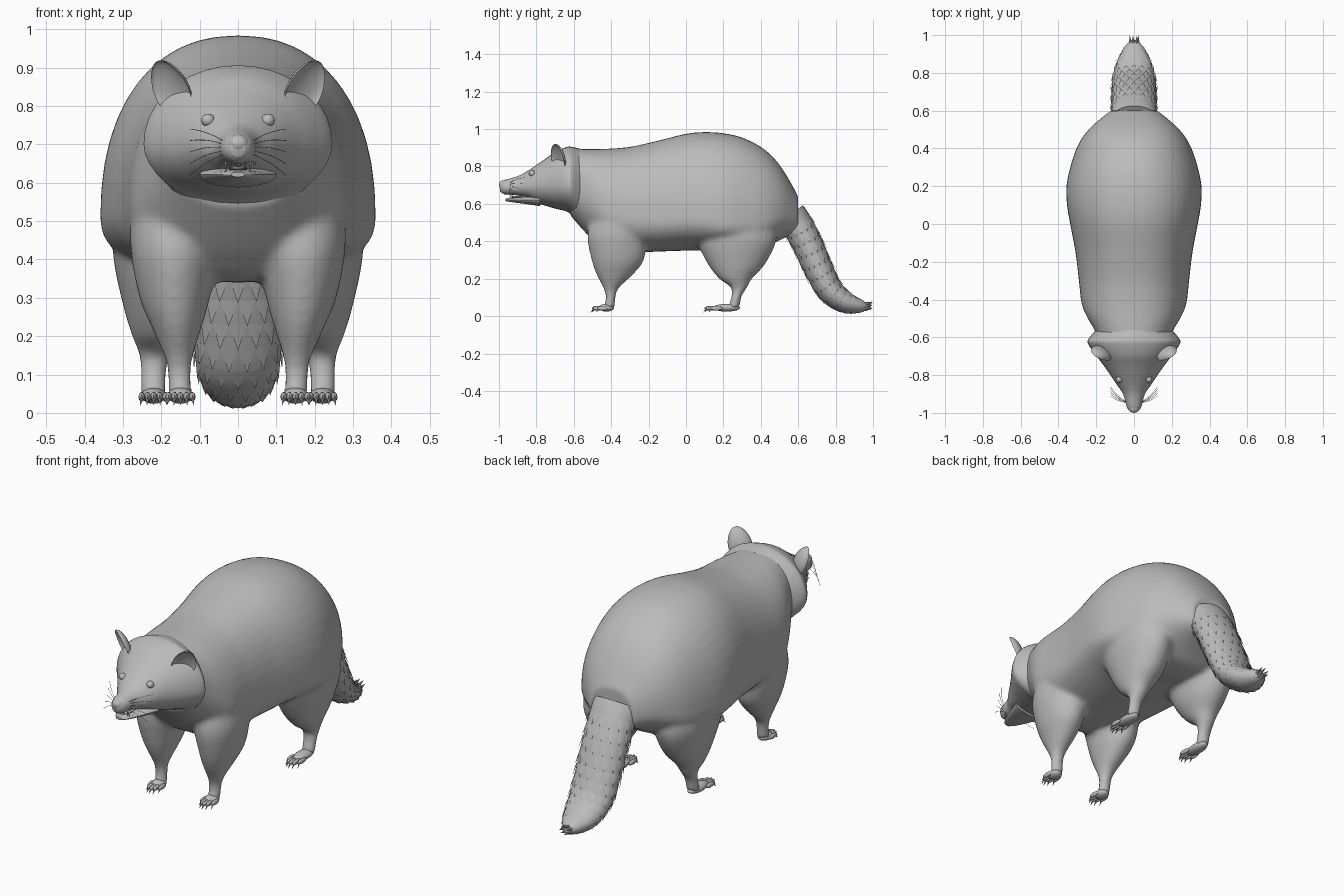
import bpy, bmesh, math
from mathutils import Matrix, Vector

cube = bpy.data.objects.get("Cube")
if cube:
    bpy.data.objects.remove(cube, do_unlink=True)

grey = bpy.data.materials.new("soft_grey")
grey.use_nodes = True
grey.diffuse_color = (0.5, 0.5, 0.5, 1)
grey.node_tree.nodes["Principled BSDF"].inputs["Base Color"].default_value = (0.5, 0.5, 0.5, 1)


def finish(name, bm, fix=True):
    """Turn a bmesh into a smooth-shaded object."""
    if fix:
        bmesh.ops.recalc_face_normals(bm, faces=bm.faces)
    mesh = bpy.data.meshes.new(name)
    bm.to_mesh(mesh)
    bm.free()
    mesh.materials.append(grey)
    obj = bpy.data.objects.new(name, mesh)
    bpy.context.collection.objects.link(obj)
    bpy.ops.object.select_all(action="DESELECT")
    obj.select_set(True)
    bpy.context.view_layer.objects.active = obj
    bpy.ops.object.shade_smooth_by_angle(angle=math.radians(50))
    return obj


def sample(rows, t):
    """Smooth interpolation through a list of tuples, t from 0 to 1."""
    last = len(rows) - 1
    i = min(int(t * last), last - 1)
    f = t * last - i
    a, b, c, d = (rows[min(max(k, 0), last)] for k in range(i - 1, i + 3))
    return [q + 0.5 * f * (r - p + f * (2 * p - 5 * q + 4 * r - s + f * (3 * (q - r) + s - p)))
            for p, q, r, s in zip(a, b, c, d)]


def ring_point(ring, u, power=2.0, grow=1.0):
    """Point on a section: x, y, z, half width, up, down, tilt of the up axis."""
    x, y, z, w, up, down, tilt = ring
    c, s = math.cos(u), math.sin(u)
    px = math.copysign(abs(c) ** (2 / power), c) * w * grow
    pv = math.copysign(abs(s) ** (2 / power), s) * (up if s > 0 else down) * grow
    a = math.radians(tilt)
    return Vector((x + px, y + pv * math.cos(a), z + pv * math.sin(a)))


def loft(bm, rows, steps=30, sides=28, power=2.0):
    loops = []
    for i in range(steps + 1):
        ring = sample(rows, i / steps)
        loops.append([bm.verts.new(ring_point(ring, math.tau * k / sides, power))
                      for k in range(sides)])
    for a, b in zip(loops, loops[1:]):
        for k in range(sides):
            n = (k + 1) % sides
            bm.faces.new((a[k], a[n], b[n], b[k]))
    bm.faces.new(loops[0])
    bm.faces.new(loops[-1])


def upright(rows):
    """Rows of y, top, widest height, bottom, half width."""
    return [(0, y, z, w, top - z, z - low, 90) for y, top, z, low, w in rows]


def ball(bm, centre, size, seg=14):
    mat = Matrix.Translation(centre) @ Matrix.Diagonal((*size, 1))
    bmesh.ops.create_uvsphere(bm, u_segments=seg, v_segments=seg // 2 + 2, radius=1, matrix=mat)


def spike(bm, base, tip, radius):
    base, tip = Vector(base), Vector(tip)
    d = tip - base
    mat = Matrix.Translation((base + tip) / 2) @ d.to_track_quat("Z", "Y").to_matrix().to_4x4()
    bmesh.ops.create_cone(bm, cap_ends=True, segments=7, radius1=radius, radius2=0,
                          depth=d.length, matrix=mat)


# Torso and legs, fused into one skin
bm = bmesh.new()
loft(bm, upright([
    (-.62, .89, .70, .54, .18), (-.55, .893, .66, .46, .215), (-.49, .893, .62, .40, .25),
    (-.42, .895, .56, .35, .278), (-.30, .905, .53, .34, .292), (-.15, .938, .52, .345, .31),
    (0, .975, .53, .35, .338), (.10, .984, .52, .35, .355), (.20, .978, .50, .35, .358),
    (.30, .955, .50, .34, .338), (.40, .905, .50, .35, .305), (.47, .845, .52, .39, .265),
    (.53, .765, .54, .42, .21), (.60, .64, .52, .44, .125)]), 60, 48, 2.25)
front_leg = [(.16, -.36, .52, .12, .15), (.165, -.368, .42, .115, .16), (.165, -.365, .30, .092, .14),
             (.16, -.38, .225, .066, .10), (.155, -.40, .15, .038, .042),
             (.152, -.403, .10, .031, .027), (.15, -.41, .045, .032, .03)]
rear_leg = [(.19, .26, .52, .13, .20), (.20, .27, .41, .126, .215), (.20, .27, .28, .10, .155),
            (.21, .265, .20, .066, .088), (.216, .283, .155, .043, .045),
            (.22, .27, .105, .034, .028), (.22, .255, .045, .033, .032)]
for side in (1, -1):
    for leg in (front_leg, rear_leg):
        loft(bm, [(side * x, y, z, w, d, d, 0) for x, y, z, w, d in leg], 24, 24)
body = finish("body", bm)
remesh = body.modifiers.new("fuse", "REMESH")
remesh.mode = "VOXEL"
remesh.voxel_size = 0.012
remesh.use_smooth_shade = True
relax = body.modifiers.new("relax", "SMOOTH")
relax.factor = 0.5
relax.iterations = 8
for mod in ("fuse", "relax"):
    bpy.ops.object.modifier_apply(modifier=mod)

# Head with cheek ruff
bm = bmesh.new()
loft(bm, upright([
    (-.995, .715, .69, .668, .018), (-.97, .728, .69, .652, .038), (-.90, .748, .69, .645, .058),
    (-.85, .775, .69, .632, .092), (-.80, .808, .70, .605, .125), (-.75, .842, .70, .59, .16),
    (-.70, .878, .70, .575, .198), (-.64, .903, .70, .56, .24), (-.61, .905, .70, .54, .242),
    (-.56, .893, .68, .50, .20)]), 45, 36)
finish("head", bm)

# Lower jaw and tongue
bm = bmesh.new()
loft(bm, upright([(-.965, .628, .622, .615, .018), (-.93, .633, .622, .609, .042),
                  (-.86, .638, .622, .60, .072), (-.78, .65, .622, .588, .10)]), 12, 20)
finish("lower_jaw", bm)
bm = bmesh.new()
ball(bm, (0, -.89, .637), (.026, .055, .006))
finish("tongue", bm)

# Nose and teeth
bm = bmesh.new()
ball(bm, (0, -.978, .702), (.027, .022, .024), 18)
finish("nose", bm)
bm = bmesh.new()
for side in (1, -1):
    for k in range(4):
        x, y = side * (.008 + .012 * k), -.968 + .014 * k
        long = .022 if k == 2 else .011
        spike(bm, (x, y, .656), (x, y, .656 - long), .005)
        spike(bm, (x, y + .012, .622), (x, y + .012, .622 + long), .004)
finish("teeth", bm)


def whisker(name, side, k):
    curve = bpy.data.curves.new(name, "CURVE")
    curve.dimensions = "3D"
    curve.bevel_depth = 0.0009
    curve.bevel_resolution = 0
    line = curve.splines.new("POLY")
    line.points.add(5)
    for i, p in enumerate(line.points):
        f = i / 5
        p.co = (side * (.035 + .09 * f), -.945 + .035 * f * f + .012 * k * f,
                .675 + .008 * k + (.022 * k - .03) * f - .025 * f * f, 1)
    curve.materials.append(grey)
    bpy.context.collection.objects.link(bpy.data.objects.new(name, curve))


for side, label in ((1, "left"), (-1, "right")):
    # Eyes
    bm = bmesh.new()
    ball(bm, (side * .078, -.823, .763), (.018, .018, .017), 16)
    finish(label + "_eye", bm)

    # Ears: a sphere whose front half is pushed inwards to make a cup
    bm = bmesh.new()
    bmesh.ops.create_uvsphere(bm, u_segments=24, v_segments=16, radius=1)
    tall = Vector((side * .40, -.12, .9)).normalized()
    facing = Vector((side * .58, -.78, -.2))
    facing = (facing - tall * facing.dot(tall)).normalized()
    wide = tall.cross(facing)
    for v in bm.verts:
        u, n, h = v.co
        n = -0.62 * n if n > 0 else n
        width = .056 * (1 - .18 * h)
        v.co = Vector((side * .178, -.688, .848)) + wide * u * width + tall * h * .077 + facing * n * .034
    finish(label + "_ear", bm)

    for k in range(5):
        whisker(f"{label}_whisker_{k + 1}", side, k)

    # Feet: pad, five toes and claws
    for place, x, heel, pad_end, toe_end in (("front", .15, -.385, -.465, -.497),
                                             ("rear", .22, .29, .145, .105)):
        bm = bmesh.new()
        ball(bm, (side * x, (heel + pad_end) / 2, .045), (.033, (heel - pad_end) / 2, .021), 18)
        for k in range(-2, 3):
            tx = side * x + .0155 * k
            back = .007 * k * k
            tip = toe_end + back
            ball(bm, (tx, (pad_end + .015 + back + tip) / 2, .042),
                 (.0088, (pad_end + .03 - toe_end) / 2, .0125), 10)
            spike(bm, (tx, tip + .006, .041), (tx + .002 * k, tip - .014, .019), .006)
        finish(f"{place}_{label}_foot", bm)

# Tail
tail = [(0, .555, .545, .12, .085, .085, 34), (0, .59, .495, .118, .084, .084, 31),
        (0, .65, .385, .117, .081, .081, 25), (0, .71, .25, .116, .077, .077, 26),
        (0, .775, .132, .110, .07, .07, 40), (0, .86, .072, .088, .054, .058, 65),
        (0, .935, .053, .05, .034, .036, 78), (0, .972, .048, .015, .012, .012, 84)]
bm = bmesh.new()
loft(bm, tail, 30, 28)
finish("tail", bm)

# Rows of pointed fur tufts, lifted at the tips
bm = bmesh.new()
teeth = 16
for row in range(13):
    t = .16 + .064 * row
    start, end = sample(tail, t), sample(tail, min(t + .065, 1))
    for k in range(teeth):
        mid = math.tau * (k + .5 * (row % 2)) / teeth
        half = math.pi / teeth
        a, b = (ring_point(start, mid + s * half, grow=1.005) for s in (-1, 1))
        m = ring_point(start, mid, grow=1.03)
        tip = ring_point(end, mid, grow=1.09)
        a, b, m, tip = (bm.verts.new(p) for p in (a, b, m, tip))
        bm.faces.new((a, m, tip))
        bm.faces.new((m, b, tip))
        bm.faces.new((b, a, tip))
for k in range(7):
    u = math.tau * k / 7
    spike(bm, (.02 * math.cos(u), .955, .05 + .015 * math.sin(u)),
          (.025 * math.cos(u), .998, .058 + .02 * math.sin(u)), .01)
finish("tail_fur", bm)
